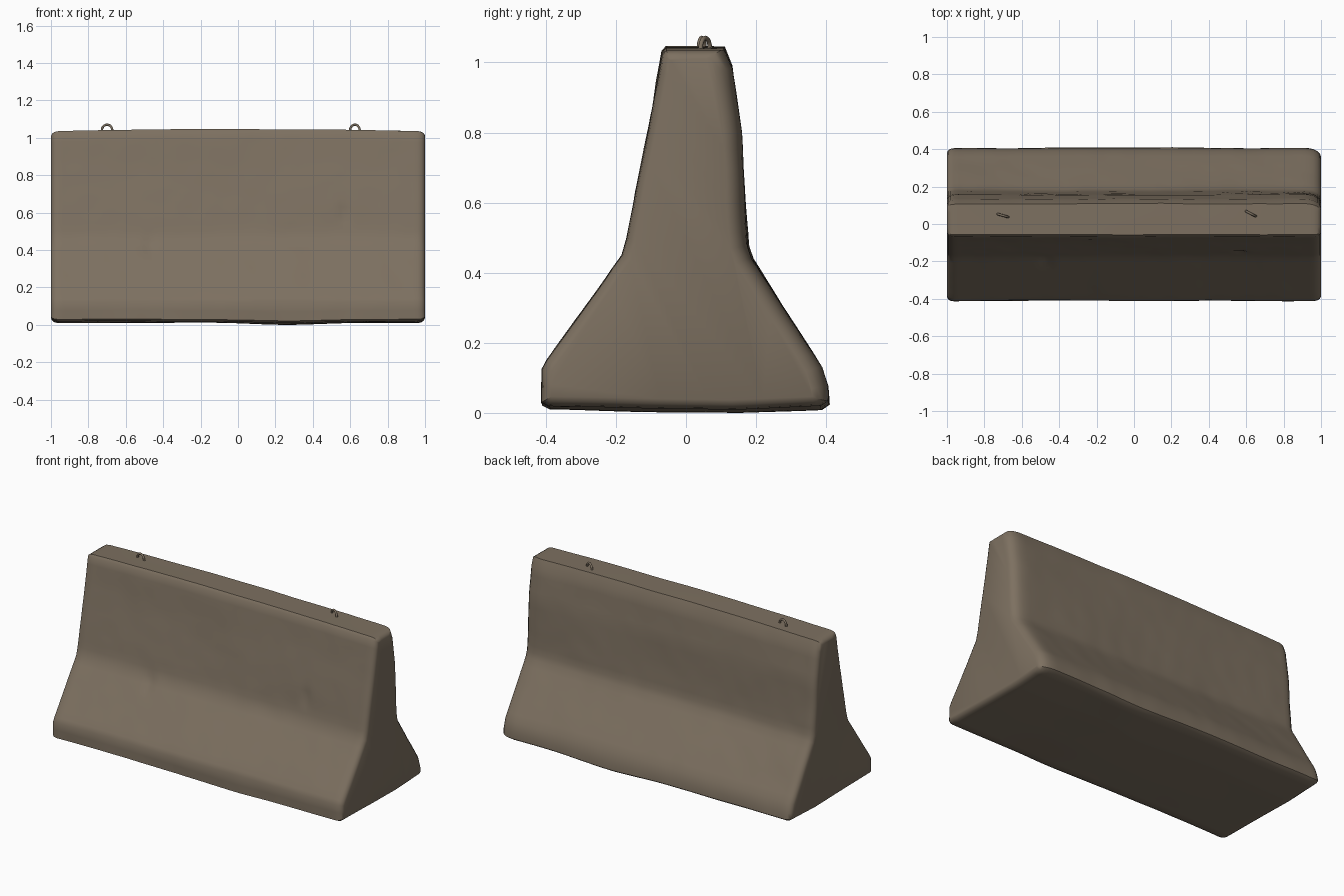
import bpy, bmesh, math
from mathutils import Vector, noise

if "Cube" in bpy.data.objects:
    bpy.data.objects.remove(bpy.data.objects["Cube"])

concrete = bpy.data.materials.new("weathered concrete")
concrete.diffuse_color = (0.205, 0.163, 0.118, 1)
concrete.use_nodes = True
concrete.node_tree.nodes["Principled BSDF"].inputs["Base Color"].default_value = concrete.diffuse_color


def finish(obj, angle):
    obj.data.materials.append(concrete)
    bpy.ops.object.select_all(action='DESELECT')
    obj.select_set(True)
    bpy.context.view_layer.objects.active = obj
    bpy.ops.object.shade_smooth_by_angle(angle=math.radians(angle))


# Barrier cross-section (y, z), counter-clockwise seen from +x
PROFILE = [(-0.39, 0.019), (-0.12, 0.013), (0.15, 0.010), (0.385, 0.020), (0.407, 0.035),
           (0.404, 0.075), (0.385, 0.13), (0.19, 0.44), (0.178, 0.475), (0.167, 0.60),
           (0.155, 0.80), (0.13, 0.98), (0.108, 1.034), (-0.056, 1.034), (-0.068, 1.02),
           (-0.167, 0.50), (-0.182, 0.45), (-0.395, 0.15), (-0.409, 0.125), (-0.411, 0.03)]


def inset(points, r):
    """Move every corner inward along its averaged edge normal."""
    out, n = [], len(points)
    for i in range(n):
        p, a, b = (Vector(points[k % n]) for k in (i, i - 1, i + 1))
        d = (p - a).normalized() + (b - p).normalized()
        out.append(p + Vector((-d.y, d.x)).normalized() * r)
    return out


# Fixed number of subdivisions per profile edge, so all rings match
SPLITS = [max(1, round((Vector(PROFILE[i]) - Vector(PROFILE[(i + 1) % len(PROFILE)])).length / 0.045))
          for i in range(len(PROFILE))]


def ring(r):
    pts = inset(PROFILE, r)
    return [pts[i].lerp(pts[(i + 1) % len(pts)], k / s)
            for i, s in enumerate(SPLITS) for k in range(s)]


def shaped(x, p):
    """Gentle cast-concrete waviness, bowed top and base, two small dents."""
    y, z = p
    q = Vector((x * 2.2, y * 3, z * 3))
    y += 0.005 * noise.noise(q) + 0.002 * noise.noise(q * 4)
    z += 0.003 * noise.noise(q + Vector((9, 4, 2)))
    if z > 0.9:
        z += 0.012 * (1 - x * x)
    if z < 0.08:
        z -= 0.010 * math.exp(-((x - 0.27) / 0.25) ** 2)
    if p[1] > 0.03 and p[0] < -0.05:
        for dx, dz in ((0.57, 0.60), (-0.47, 0.42)):
            y += 0.014 * math.exp(-((x - dx) ** 2 + (z - dz) ** 2) / 0.0007)
    if x > 0.9 and y > 0.08:                      # worn back corner
        y -= 0.022 * ((x - 0.9) / 0.1) ** 2
    return Vector((x, y, max(z, 0.0)))


# Barrier body: rings along x with softened ends
N = 84
stations = [(-1, 0.028), (-0.994, 0.014), (-0.98, 0.004)]
stations += [(-0.96 + 1.92 * i / N, 0) for i in range(N + 1)]
stations += [(-x, r) for x, r in reversed(stations[:3])]
bm = bmesh.new()
rings = [[bm.verts.new(shaped(x, p)) for p in ring(r)] for x, r in stations]
for a, b in zip(rings, rings[1:]):
    for i in range(len(a)):
        j = (i + 1) % len(a)
        bm.faces.new((a[i], a[j], b[j], b[i]))
bm.faces.new(rings[0])
bm.faces.new(rings[-1])
bmesh.ops.recalc_face_normals(bm, faces=bm.faces)
mesh = bpy.data.meshes.new("barrier_body")
bm.to_mesh(mesh)
bm.free()
body = bpy.data.objects.new("barrier_body", mesh)
bpy.context.collection.objects.link(body)
finish(body, 35)


# Lifting loops: bent rods set into the top
def lifting_loop(name, x, y, turn):
    bm = bmesh.new()
    path = [(-0.028, 1.02)]
    path += [(-0.029 * math.cos(t * math.pi / 10), 1.040 + 0.030 * math.sin(t * math.pi / 10))
             for t in range(11)]
    path += [(0.028, 1.02)]
    rows = []
    for i, (u, z) in enumerate(path):
        a, b = Vector(path[max(i - 1, 0)]), Vector(path[min(i + 1, len(path) - 1)])
        d = (b - a).normalized()
        row = []
        for k in range(8):
            c, s = (0.0065 * f(k * math.pi / 4) for f in (math.cos, math.sin))
            row.append(bm.verts.new((u - d.y * c, s, z + d.x * c)))
        rows.append(row)
    for a, b in zip(rows, rows[1:]):
        for k in range(8):
            bm.faces.new((a[k], a[(k + 1) % 8], b[(k + 1) % 8], b[k]))
    bm.faces.new(rows[0])
    bm.faces.new(rows[-1])
    bmesh.ops.recalc_face_normals(bm, faces=bm.faces)
    mesh = bpy.data.meshes.new(name)
    bm.to_mesh(mesh)
    bm.free()
    obj = bpy.data.objects.new(name, mesh)
    obj.location = (x, y, 0)
    obj.rotation_euler.z = math.radians(turn)
    bpy.context.collection.objects.link(obj)
    finish(obj, 60)


lifting_loop("lifting_loop_left", -0.70, 0.045, -16)
lifting_loop("lifting_loop_right", 0.625, 0.055, -27)
